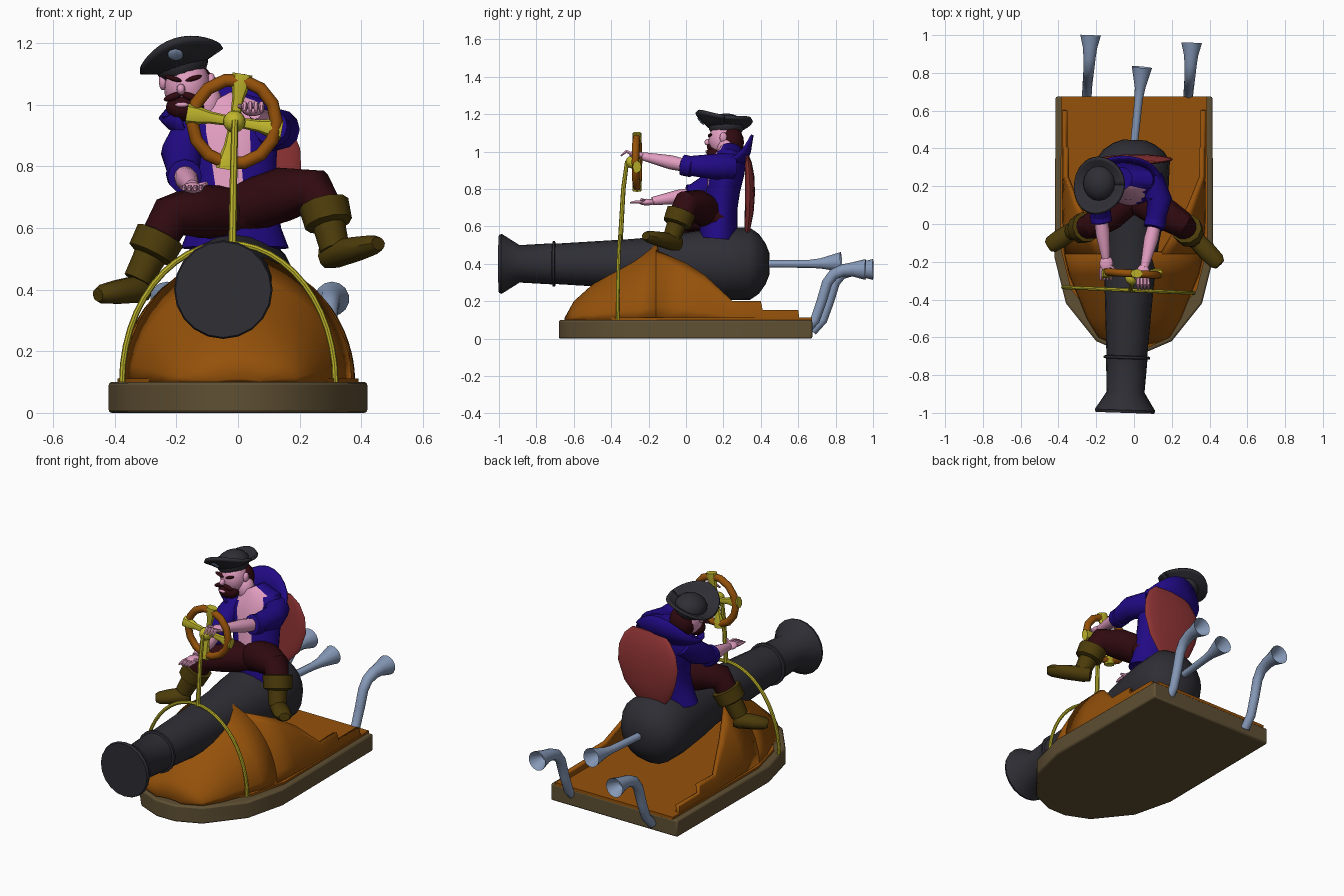
import bpy, bmesh
from math import sin, cos, pi, asin, radians
from mathutils import Vector, Euler

if "Cube" in bpy.data.objects:
    bpy.data.objects.remove(bpy.data.objects["Cube"])


def material(name, r, g, b):
    m = bpy.data.materials.new(name)
    m.use_nodes = True
    m.diffuse_color = (r, g, b, 1)
    m.node_tree.nodes["Principled BSDF"].inputs["Base Color"].default_value = (r, g, b, 1)
    return m


IRON = material("dark iron", .027, .027, .035)
ORANGE = material("orange wood", .3, .083, .003)
BROWN = material("drab brown", .115, .08, .034)
BOOT = material("boot leather", .072, .044, .003)
BRASS = material("yellow brass", .53, .47, .025)
SKIN = material("pink skin", .76, .34, .53)
BLUE = material("indigo cloth", .015, .003, .23)
MAROON = material("dark maroon", .029, .003, .005)
RED = material("faded red", .29, .035, .036)
STEEL = material("blue steel", .24, .32, .48)


def build(name, verts, faces, mat, fix=True, angle=40):
    me = bpy.data.meshes.new(name)
    me.from_pydata([tuple(v) for v in verts], [], faces)
    if fix:
        bm = bmesh.new()
        bm.from_mesh(me)
        bmesh.ops.recalc_face_normals(bm, faces=bm.faces)
        bm.to_mesh(me)
        bm.free()
    me.materials.append(mat)
    me.polygons.foreach_set("use_smooth", [True] * len(me.polygons))
    me.set_sharp_from_angle(angle=radians(angle))
    ob = bpy.data.objects.new(name, me)
    bpy.context.collection.objects.link(ob)
    return ob


def tube(name, pts, mat, n=12, ref=(0, 0, 1), hollow=False, angle=40):
    """Loft rings along points given as (x, y, z, radius[, second radius])."""
    cs, verts, ref = [Vector(p[:3]) for p in pts], [], Vector(ref)
    for i, p in enumerate(pts):
        t = (cs[min(i + 1, len(cs) - 1)] - cs[max(i - 1, 0)]).normalized()
        a = ref.cross(t).normalized()
        b = t.cross(a)
        verts += [cs[i] + a * p[3] * cos(2 * pi * k / n) + b * p[-1] * sin(2 * pi * k / n)
                  for k in range(n)]
    if hollow:
        verts += [cs[-2] + (v - cs[-1]) * .35 for v in verts[-n:]]
    rows = len(verts) // n
    faces = [(i * n + k, i * n + (k + 1) % n, (i + 1) * n + (k + 1) % n, (i + 1) * n + k)
             for i in range(rows - 1) for k in range(n)]
    faces += [tuple(range(n)), tuple(range((rows - 1) * n, rows * n))]
    return build(name, verts, faces, mat, angle=angle)


def blob(name, loc, size, mat, rot=(0, 0, 0), seg=16):
    me = bpy.data.meshes.new(name)
    bm = bmesh.new()
    bmesh.ops.create_uvsphere(bm, u_segments=seg, v_segments=seg * 2 // 3, radius=1)
    for v in bm.verts:
        v.co = Vector(v.co * Vector(size))
        v.co.rotate(Euler(rot))
        v.co += Vector(loc)
    for f in bm.faces:
        f.smooth = True
    bm.to_mesh(me)
    bm.free()
    me.materials.append(mat)
    ob = bpy.data.objects.new(name, me)
    bpy.context.collection.objects.link(ob)


def grid_faces(rows, cols):
    return [(i * cols + j, (i + 1) * cols + j, (i + 1) * cols + j + 1, i * cols + j + 1)
            for i in range(rows - 1) for j in range(cols - 1)]


def thicken(ob, amount, offset=-1):
    s = ob.modifiers.new("thickness", 'SOLIDIFY')
    s.thickness, s.offset = amount, offset


# Base slab and deck
half = [(.415, .675), (.42, -.18), (.36, -.42), (.2, -.62), (.06, -.68)]


def prism(name, scale, shift, z0, z1, mat):
    line = [(x * scale, y * scale + shift) for x, y in half]
    line += [(-x, y) for x, y in reversed(line)]
    n = len(line)
    verts = [(x, y, z) for z in (z0, z1) for x, y in line]
    faces = [(k, (k + 1) % n, n + (k + 1) % n, n + k) for k in range(n)]
    return build(name, verts, faces + [tuple(range(n)), tuple(range(n, 2 * n))], mat, angle=30)


slab = prism("base_slab", 1, 0, 0, .1, BROWN)
bev = slab.modifiers.new("soft_edge", 'BEVEL')
bev.width, bev.segments = .01, 2
prism("deck", .93, .046, .095, .112, ORANGE)

# Hull shell: closed bow, open walls behind it (stations: y, half width, top)
bow = [(-.65, .08, .11), (-.6, .19, .2), (-.5, .25, .29), (-.4, .29, .36), (-.27, .345, .44), (-.16, .37, .52)]
walls = [(-.16, .37, .475), (0, .378, .405), (.1, .38, .34), (.25, .38, .2), (.4, .38, .2),
         (.41, .38, .152), (.6, .38, .152), (.605, .38, .115)]


def shell(name, stations, side, cols):
    verts = []
    for y, w, top in stations:
        h = .42 if side else top - .1
        tm = asin(min(1, (top - .1) / h)) if side else pi
        for j in range(cols):
            t = tm * j / (cols - 1)
            if side < 0:
                t = pi - tm + t
            c = cos(t)
            verts.append((w * c * abs(c) ** .12, y, .1 + h * sin(t)))
    thicken(build(name, verts, grid_faces(len(stations), cols), ORANGE, fix=False, angle=35), .025)


shell("hull_bow", bow, 0, 21)
shell("hull_wall_left", walls, 1, 7)
shell("hull_wall_right", walls, -1, 7)

# Cannon
profile = [(-1, .155), (-.985, .16), (-.89, .1), (-.715, .11), (-.712, .122), (-.7, .122), (-.697, .108),
           (-.3, .132), (-.1, .15), (.05, .175), (.2, .192), (.34, .194), (.39, .16), (.425, .11), (.445, .06)]
tube("cannon", [(-.048 + .033 * (y + 1), y, .4, r) for y, r in profile], IRON, 20)

# Exhaust pipes
tube("centre_pipe", [(0, .42, .4, .02), (.025, .66, .4, .022), (.032, .72, .402, .028), (.042, .83, .41, .054)],
     STEEL, 14, hollow=True)
for name, x, dy in (("right_pipe", -.25, .03), ("left_pipe", .285, -.01)):
    path = [(.645, .04, .026), (.7, .1, .026), (.735, .2, .027), (.765, .3, .028), (.8, .345, .03),
            (.85, .365, .033), (.9, .37, .038), (.97, .37, .056)]
    tube(name, [(x + .02 * i / 7, y + dy, z, r) for i, (y, z, r) in enumerate(path)], STEEL, 14, (1, 0, 0), True)

# Brass hoop, steering post and wheel
arc = [pi * k / 24 for k in range(25)]
tube("brass_hoop", [(-.03 + .346 * cos(t), -.35 - .015 * cos(t), .1 + .45 * sin(t), .01) for t in arc],
     BRASS, 8, (0, 1, 0))
tube("steering_post", [(-.018, -.35, .54, .013), (-.014, -.335, .8, .012), (-.01, -.315, .95, .011)],
     BRASS, 8, (0, 1, 0))
hub = Vector((-.012, -.262, .945))
blob("wheel_hub", hub - Vector((0, .02, 0)), (.036, .04, .036), BRASS)
ring, n, m = [], 14, 8
for i in range(n):
    for j in range(m):
        a, b = 2 * pi * i / n, 2 * pi * j / m
        r = .137 + .021 * cos(b)
        ring.append(hub + Vector((r * cos(a), .02 * sin(b) - .06 * r * cos(a), r * sin(a))))
build("wheel_rim", ring, [(i * m + j, (i + 1) % n * m + j, (i + 1) % n * m + (j + 1) % m, i * m + (j + 1) % m)
                          for i in range(n) for j in range(m)], ORANGE, angle=60)
for k in range(4):
    d = Vector((cos(k * pi / 2 - .17), 0, sin(k * pi / 2 - .17)))
    tube(f"wheel_spoke_{k + 1}", [(*(hub + d * r), w, .012 if r < .1 else .024) for r, w in
                                  ((.01, .016), (.08, .02), (.12, .03), (.157, .033))],
         BRASS, 8, (0, 1, 0))

# Coat body with the chest left open at the front
coat = tube("coat_body", [(-.01, .17, .535, .175, .1), (-.01, .175, .6, .15, .1), (-.01, .185, .7, .135, .09),
                          (-.02, .2, .8, .145, .09), (-.03, .22, .9, .165, .095), (-.04, .235, .96, .15, .085),
                          (-.07, .24, 1.01, .07, .06)], BLUE, 28, (0, 1, 0))
coat.data.materials.append(SKIN)
for p in coat.data.polygons:
    c = p.center
    if c.y < .19 and c.z > .62 and abs(c.x + .03) < .03 + .16 * (c.z - .6):
        p.material_index = 1

# Raised collar, peaked behind and flared to points at the sides
verts, cols = [], 21
for z, r in ((.93, .105), (1.0, .135), (1.09, .152)):
    for j in range(cols):
        a = radians(-45 + 270 * j / (cols - 1))
        drop = (z - .92) * .75 * cos(a) ** 2 + max(0, -sin(a)) * .06
        verts.append((-.055 + r * 1.3 * cos(a), .225 + r * .85 * sin(a), z - drop))
thicken(build("collar", verts, grid_faces(3, cols), BLUE, fix=False), .015, 0)

# Shield-shaped cape panel on the back
tube("cape", [(-.03, .32, .55, .06, .008), (-.02, .328, .59, .115, .016), (0, .338, .68, .17, .024),
              (.01, .342, .78, .197, .027), (.015, .34, .87, .187, .025), (.02, .334, .94, .15, .018),
              (.02, .328, .98, .1, .008)], RED, 20, (0, 1, 0))

# Head, beard and hair
blob("neck", (-.1, .215, 1.0), (.05, .05, .07), SKIN)
blob("head", (-.165, .205, 1.06), (.076, .085, .092), SKIN)
blob("nose", (-.185, .12, 1.05), (.014, .022, .018), SKIN)
blob("hair", (-.15, .24, 1.05), (.078, .07, .085), MAROON)
blob("beard", (-.172, .165, .992), (.062, .055, .045), MAROON)
blob("mouth", (-.183, .112, 1.0), (.022, .008, .008), SKIN)
for s, side in ((1, "left"), (-1, "right")):
    blob(side + "_moustache", (-.183 + s * .028, .125, 1.026), (.032, .014, .012), MAROON, (0, s * .35, 0))
    blob(side + "_brow", (-.178 + s * .032, .13, 1.085), (.03, .013, .008), MAROON, (0, -s * .3, 0))
    blob(side + "_ear", (-.165 + s * .078, .2, 1.075), (.014, .02, .028), SKIN)

# Hat: turned-up brim, crown and badge, tilted to one side
tilt, at = Euler((0, -.3, 0)), Vector((-.178, .205, 1.125))
verts, cols = [], 33
for r in (.02, .08, .11, .135, .148):
    for j in range(cols):
        a = 2 * pi * j / (cols - 1)
        up = max(0, (r - .07) / .078) * (.025 + .043 * sin(a) ** 2 - .022 * sin(a))
        v = Vector((r * .94 * cos(a), r * sin(a), up))
        v.rotate(tilt)
        verts.append(v + at)
thicken(build("hat_brim", verts, grid_faces(5, cols), IRON, fix=False), .016, 0)
blob("hat_crown", at + Vector((-.005, .01, .01)), (.088, .095, .068), IRON, (0, -.3, 0))
blob("hat_badge", (-.203, .078, 1.162), (.026, .005, .026), STEEL, (.75, 0, 0), 8)

# Arms: sleeve, cuff, forearm, hand and fingers
arms = {"left": ((.08, .24, .92), (.135, .13, .92), (.11, 0, .925), (.055, -.23, .975), .04),
        "right": ((-.14, .23, .91), (-.185, .16, .84), (-.175, .03, .77), (-.15, -.18, .735), 0)}
for side, (a, b, c, d, lift) in arms.items():
    va, vb, vc, vd = map(Vector, (a, b, c, d))
    tube(side + "_sleeve", [(*va, .075), (*vb, .066), (*vc, .05)], BLUE)
    u = (vd - vc).normalized()
    tube(side + "_cuff", [(*(vc - u * .04), .05), (*(vc - u * .035), .056), (*(vc + u * .02), .056),
                          (*(vc + u * .025), .04)], BLUE)
    tube(side + "_forearm", [(*vc, .034), (*vc.lerp(vd, .35), .038), (*vd, .022)], SKIN)
    hand = vd + u * .03
    blob(side + "_hand", hand, (.036, .045, .018), SKIN)
    for k in range(4):
        f = hand + Vector((.018 * (k - 1.5), -.02, 0))
        tube(f"{side}_finger_{k + 1}", [(*f, .01), (f.x * 1.01, f.y - .04, f.z + lift * .5, .01),
                                        (f.x * 1.02, f.y - .07, f.z - .004, .005)], SKIN, 6)
    s = 1 if side == "right" else -1
    tube(side + "_thumb", [(*hand, .012), (hand.x + s * .045, hand.y - .03, hand.z + .015, .007)], SKIN, 6)

# Legs: trousers, boot shaft, cuff and foot
blob("trouser_seat", (0, .16, .65), (.14, .11, .085), MAROON)
legs = {"left": ((.03, .13, .67), (.15, .06, .71), (.25, .0, .72), (.285, -.035, .65),
                 (.315, -.08, .53), (.285, -.04, .508), (.455, -.215, .55)),
        "right": ((-.03, .13, .65), (-.13, .05, .655), (-.22, -.01, .635), (-.265, -.02, .55),
                  (-.325, -.04, .43), (-.3, -.02, .405), (-.455, -.12, .383))}
for side, (hip, thigh, knee, top, ankle, heel, toe) in legs.items():
    tube(side + "_trouser", [(*hip, .085), (*thigh, .088), (*knee, .072), (*top, .06)], MAROON, 14, (0, 1, 0))
    vt, vn, vh, vo = map(Vector, (top, ankle, heel, toe))
    tube(side + "_boot_shaft", [(*vt, .06), (*vt.lerp(vn, .5), .052), (*vn, .048)], BOOT, 10, (0, 1, 0))
    up = (vt - vn).normalized()
    tube(side + "_boot_cuff", [(*(vt - up * .05), .055), (*(vt - up * .04), .078), (*(vt + up * .03), .082),
                               (*(vt + up * .035), .062)], BOOT, 10, (0, 1, 0), angle=50)
    tube(side + "_boot_foot", [(*vh, .035, .04), (*vh.lerp(vo, .15), .046, .046), (*vh.lerp(vo, .6), .05, .04),
                               (*vh.lerp(vo, .9), .045, .032), (*vo, .03, .022)], BOOT, 10)
